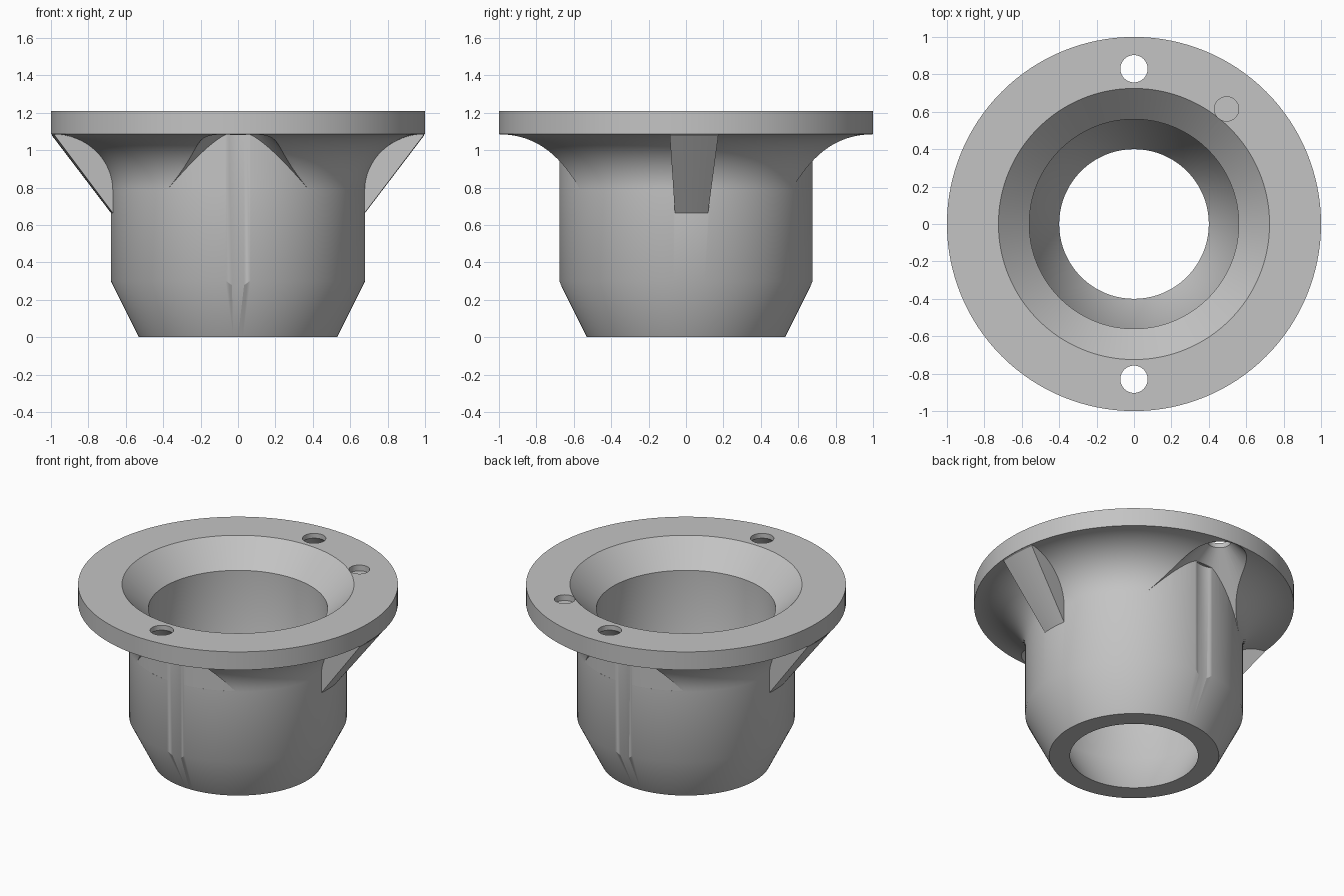
import bpy, bmesh, math
from mathutils import Matrix, Vector

SEGMENTS = 128
BODY_R = 0.68
FLANGE_Z, TOP_Z = 1.085, 1.21
SCREW_Y, SCREW_R = 0.83, 0.073

cube = bpy.data.objects.get("Cube")
if cube:
    bpy.data.objects.remove(cube, do_unlink=True)

grey = bpy.data.materials.new("plain grey")
grey.use_nodes = True
grey.diffuse_color = (0.55, 0.55, 0.55, 1)
grey.node_tree.nodes["Principled BSDF"].inputs["Base Color"].default_value = grey.diffuse_color


def finish(name, bm):
    bmesh.ops.remove_doubles(bm, verts=bm.verts, dist=1e-5)
    bmesh.ops.recalc_face_normals(bm, faces=bm.faces)
    mesh = bpy.data.meshes.new(name)
    bm.to_mesh(mesh)
    bm.free()
    mesh.materials.append(grey)
    obj = bpy.data.objects.new(name, mesh)
    bpy.context.collection.objects.link(obj)
    return obj


def lathe(name, profile, start=0, sweep=360, steps=SEGMENTS):
    """Sweep a closed (radius, z) outline about the z axis."""
    bm = bmesh.new()
    verts = [bm.verts.new((r, 0, z)) for r, z in profile]
    face = bm.faces.new(verts)
    bmesh.ops.rotate(bm, verts=verts, cent=(0, 0, 0),
                     matrix=Matrix.Rotation(math.radians(start), 3, 'Z'))
    if sweep == 360:
        edges = list(face.edges)
        bmesh.ops.delete(bm, geom=[face], context='FACES_ONLY')
        geom = verts + edges
    else:
        # keep a cap at each end of a partial sweep
        geom = bmesh.ops.duplicate(bm, geom=[face])["geom"]
    bmesh.ops.spin(bm, geom=geom, cent=(0, 0, 0), axis=(0, 0, 1),
                   angle=math.radians(sweep), steps=steps)
    return finish(name, bm)


def frustum(name, x, y, z0, z1, r0, r1, segments=64):
    bm = bmesh.new()
    bmesh.ops.create_cone(bm, cap_ends=True, segments=segments, radius1=r0, radius2=r1,
                          depth=z1 - z0,
                          matrix=Matrix.Translation(Vector((x, y, (z0 + z1) / 2))))
    return finish(name, bm)


def combine(target, tool, operation):
    mod = target.modifiers.new(operation.lower(), 'BOOLEAN')
    mod.operation, mod.solver, mod.object = operation, 'EXACT', tool
    bpy.context.view_layer.objects.active = target
    bpy.ops.object.modifier_apply(modifier=mod.name)
    bpy.data.objects.remove(tool, do_unlink=True)


# Tapered sleeve with a flange, a filleted neck and a countersunk bore
fillet = [(1 - 0.32 * math.cos(a), 0.785 + 0.3 * math.sin(a))
          for a in (math.radians(90 * i / 16) for i in range(17))]
outline = [(0.40, 0), (0.53, 0), (BODY_R, 0.3), *fillet,
           (1, TOP_Z), (0.725, TOP_Z), (0.56, 1.045), (0.56, 0.3)]
body = lathe("flanged_sleeve", outline)

for side in (-1, 1):
    y = side * SCREW_Y
    # Wide conical relief under each screw hole, stopping at the sleeve wall
    relief = frustum("screw_relief", 0, y, 0.79, 1.177, 0.46, SCREW_R)
    core = frustum("sleeve_core", 0, 0, 0.6, 1.084, BODY_R, BODY_R, SEGMENTS)
    combine(relief, core, 'DIFFERENCE')
    combine(body, relief, 'DIFFERENCE')
    # Shallow groove down the wall and the screw hole itself
    combine(body, frustum("groove", 0, y, -0.1, 1.08, 0.165, 0.165), 'DIFFERENCE')
    combine(body, frustum("screw_hole", 0, y, 1.1, 1.3, SCREW_R, SCREW_R), 'DIFFERENCE')

# Blind locating hole in the flange
combine(body, frustum("locating_hole", 0.495, 0.615, 1.17, 1.3, 0.065, 0.065), 'DIFFERENCE')

# Radial gusset ribs under the flange, half a turn apart
rib_outline = [(0.62, 0.586), (0.995, 1.078), (0.995, 1.15), (0.76, 1.15), (0.62, 0.9)]
for turn in (0, 180):
    combine(body, lathe("rib", rib_outline, start=turn - 5, sweep=15, steps=5), 'UNION')

# Smooth round walls, crisp rims
bpy.ops.object.select_all(action='DESELECT')
body.select_set(True)
bpy.context.view_layer.objects.active = body
bpy.ops.object.shade_smooth_by_angle(angle=math.radians(30))
